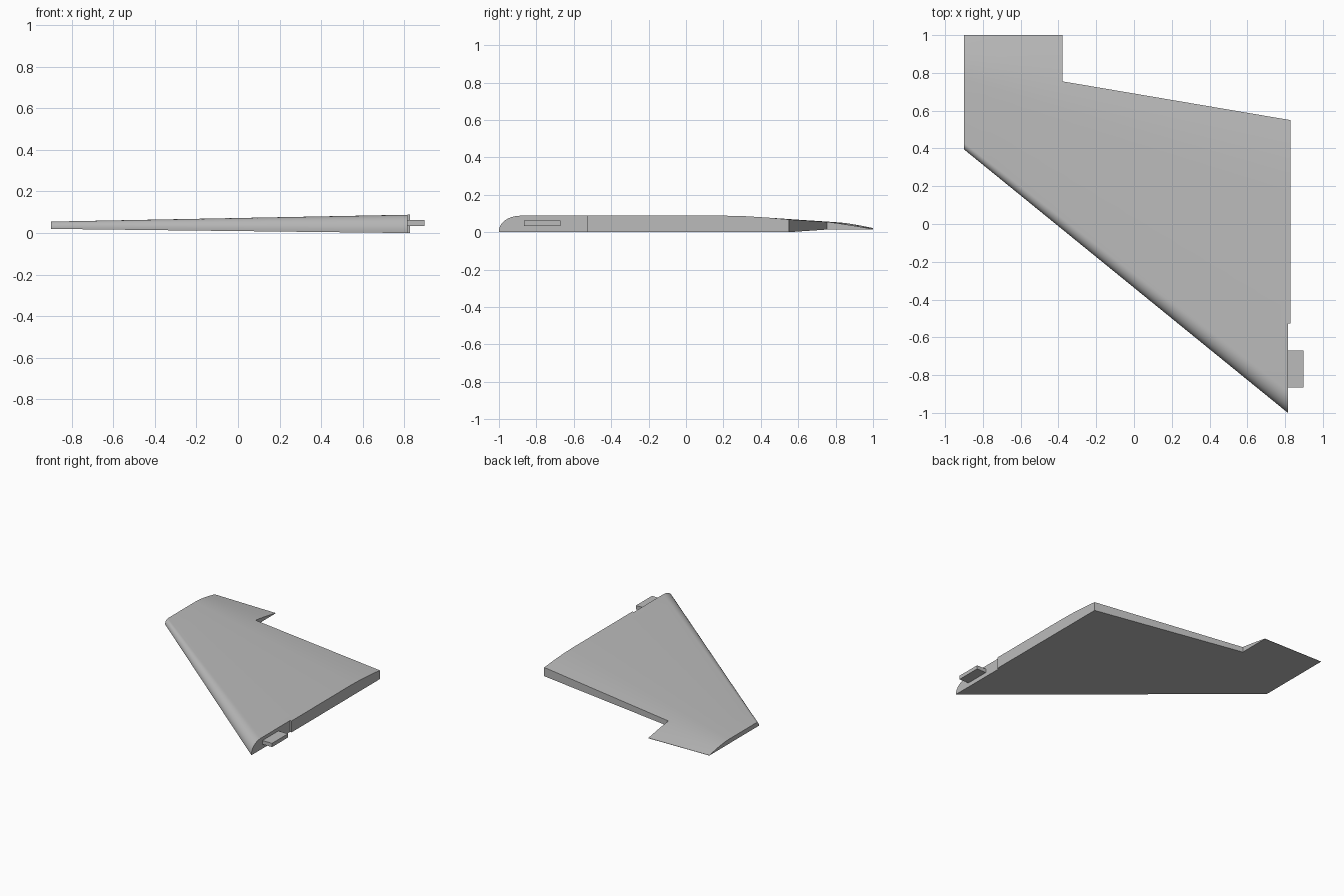
import bpy, bmesh, math

cube = bpy.data.objects.get("Cube")
if cube:
    bpy.data.objects.remove(cube, do_unlink=True)

grey = bpy.data.materials.new("light_grey")
grey.use_nodes = True
GREY = (0.5, 0.5, 0.5, 1)
grey.diffuse_color = GREY
grey.node_tree.nodes["Principled BSDF"].inputs["Base Color"].default_value = GREY

TIP_X, ROOT_X, STEP_X = -0.9, 0.828, 0.815


def make_object(name, bm):
    bmesh.ops.recalc_face_normals(bm, faces=bm.faces)
    mesh = bpy.data.meshes.new(name)
    bm.to_mesh(mesh)
    bm.free()
    mesh.materials.append(grey)
    obj = bpy.data.objects.new(name, mesh)
    bpy.context.collection.objects.link(obj)
    return obj


def loft(name, rings):
    """Skin a list of equal closed rings and cap both ends."""
    bm = bmesh.new()
    rows = [[bm.verts.new(p) for p in ring] for ring in rings]
    n = len(rows[0])
    for a, b in zip(rows, rows[1:]):
        for i in range(n):
            j = (i + 1) % n
            bm.faces.new((a[i], a[j], b[j], b[i]))
    bm.faces.new(rows[0])
    bm.faces.new(rows[-1])
    return make_object(name, bm)


def prism(name, outline, z0, z1):
    return loft(name, [[(x, y, z) for x, y in outline] for z in (z0, z1)])


def box(name, x0, x1, y0, y1, z0, z1):
    return prism(name, [(x0, y0), (x1, y0), (x1, y1), (x0, y1)], z0, z1)


# Airfoil in chord and thickness fractions: round nose, flat top, thin tail
profile = [(0, 0), (0, 0.08)]
for k in range(1, 11):
    a = math.pi / 2 * k / 10
    profile.append((0.058 * (1 - math.cos(a)), 0.08 + 0.92 * math.sin(a)))
profile += [(0.35, 1), (0.6, 1), (0.66, 0.965), (0.72, 0.88), (0.78, 0.76),
            (0.85, 0.56), (0.92, 0.33), (1, 0.05), (1, 0)]


def section(x):
    t = (x - TIP_X) / (STEP_X - TIP_X)
    nose = 0.395 - 1.395 * t
    low = 0.02 * (1 - t)
    top = 0.055 + 0.033 * t
    return [(x, nose + (1 - nose) * f, low + (top - low) * h) for f, h in profile]


# Wing panel, tapering from root to tip
STEPS = 12
stations = [TIP_X + (STEP_X - TIP_X) * i / STEPS for i in range(STEPS + 1)]
wing = loft("wing_panel", [section(x) for x in stations + [ROOT_X]])

# Trailing edge notch and the shallow step at the front of the root
cutters = [
    prism("trailing_cutter", [(-0.378, 0.755), (ROOT_X, 0.55), (1, 0.52),
                              (1, 1.2), (-0.378, 1.2)], -0.2, 0.3),
    box("root_step_cutter", STEP_X, 1, -1.2, -0.527, -0.2, 0.3),
]
bpy.context.view_layer.objects.active = wing
for cutter in cutters:
    mod = wing.modifiers.new("cut", "BOOLEAN")
    mod.operation = "DIFFERENCE"
    mod.solver = "EXACT"
    mod.object = cutter
    bpy.ops.object.modifier_apply(modifier=mod.name)
    bpy.data.objects.remove(cutter, do_unlink=True)

bpy.ops.object.select_all(action="DESELECT")
wing.select_set(True)
bpy.ops.object.shade_smooth_by_angle(angle=math.radians(30))

# Mounting tab on the root
box("mounting_tab", STEP_X - 0.01, 0.897, -0.865, -0.67, 0.033, 0.062)
